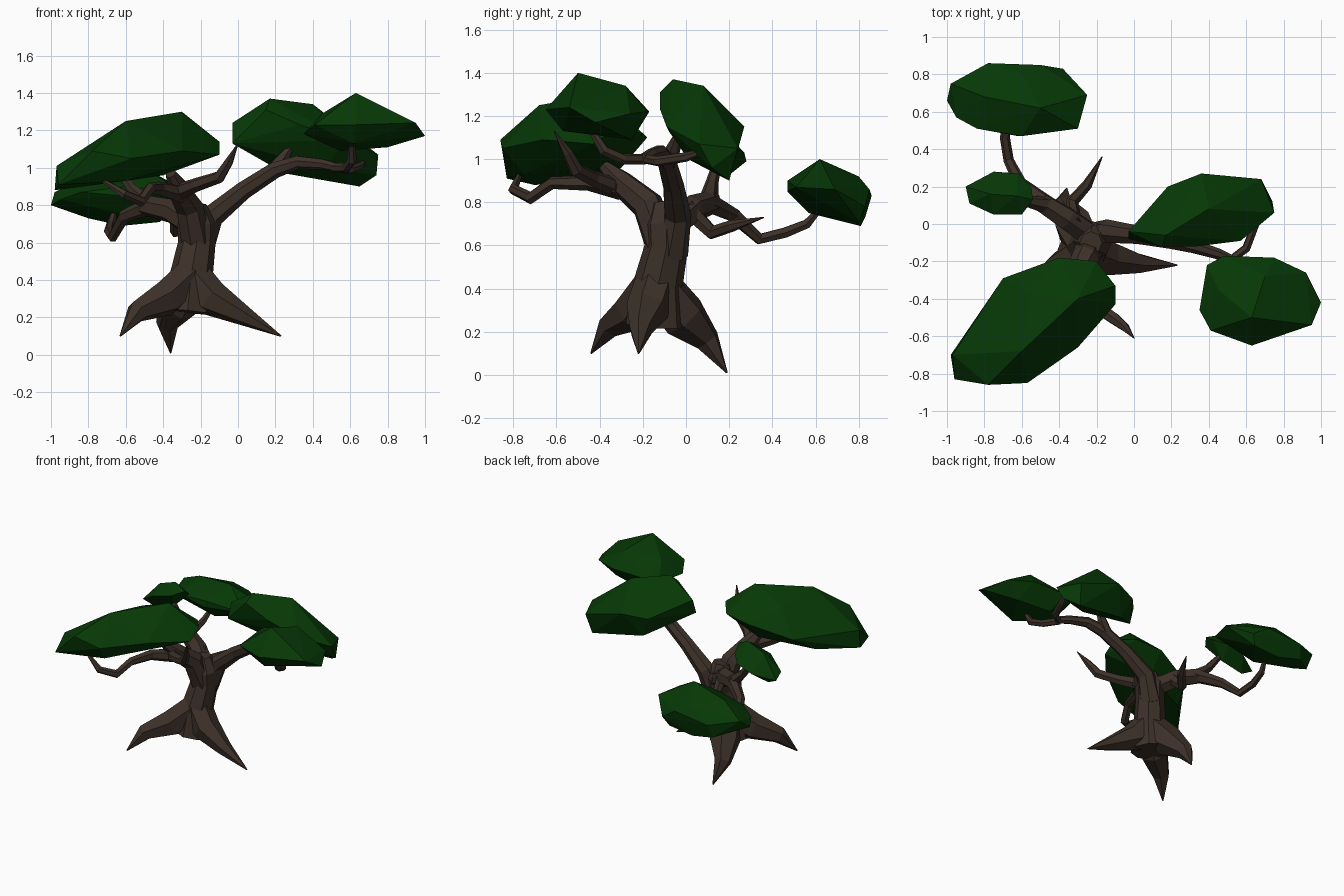
import bpy
import bmesh
import math
from mathutils import Vector

default_cube = bpy.data.objects.get("Cube")
if default_cube:
    bpy.data.objects.remove(default_cube, do_unlink=True)


def make_material(name, colour):
    material = bpy.data.materials.new(name)
    material.use_nodes = True
    material.diffuse_color = colour
    shader = material.node_tree.nodes["Principled BSDF"]
    shader.inputs["Base Color"].default_value = colour
    shader.inputs["Roughness"].default_value = 1
    return material


bark = make_material("bark brown", (.046, .03, .022, 1))
leaf = make_material("leaf green", (.002, .04, .002, 1))


def finish(name, bm, material):
    """Turn a bmesh into a flat-shaded object with one material."""
    bmesh.ops.recalc_face_normals(bm, faces=bm.faces)
    mesh = bpy.data.meshes.new(name)
    bm.to_mesh(mesh)
    bm.free()
    mesh.materials.append(material)
    obj = bpy.data.objects.new(name, mesh)
    bpy.context.scene.collection.objects.link(obj)
    return obj


def limb(name, path, sides=6):
    """Sweep a faceted tube along (x, y, z, radius) stations."""
    bm = bmesh.new()
    centres = [Vector(station[:3]) for station in path]
    last = len(path) - 1
    side_axis = None
    rings = []
    for i, centre in enumerate(centres):
        before = centres[max(i - 1, 0)]
        after = centres[min(i + 1, last)]
        if 0 < i < last:
            tangent = (centre - before).normalized() + (after - centre).normalized()
        else:
            tangent = after - before
        tangent.normalize()
        # Carry the previous frame along so that the tube does not twist
        if side_axis is None:
            side_axis = tangent.orthogonal()
        side_axis = (side_axis - tangent * side_axis.dot(tangent)).normalized()
        other_axis = tangent.cross(side_axis)
        ring = []
        for k in range(sides):
            angle = math.tau * k / sides
            offset = side_axis * math.cos(angle) + other_axis * math.sin(angle)
            ring.append(bm.verts.new(centre + offset * path[i][3]))
        rings.append(ring)
    for lower, upper in zip(rings, rings[1:]):
        for k in range(sides):
            n = (k + 1) % sides
            bm.faces.new((lower[k], lower[n], upper[n], upper[k]))
    bm.faces.new(rings[0][::-1])
    bm.faces.new(rings[-1])
    return finish(name, bm, bark)


def canopy(name, rim, crown, underside):
    """Wrap a faceted leaf clump around its rim, crown and underside."""
    bm = bmesh.new()
    for point in rim + crown + underside:
        bm.verts.new(point)
    bmesh.ops.convex_hull(bm, input=bm.verts[:])
    loose = [v for v in bm.verts if not v.link_faces]
    bmesh.ops.delete(bm, geom=loose, context="VERTS")
    return finish(name, bm, leaf)


# Trunk and its three spreading roots
limb("trunk", [(-.27, -.14, .23, .14), (-.25, -.13, .42, .115),
               (-.22, -.09, .6, .1), (-.22, -.09, .7, .105),
               (-.23, -.1, .8, .06)], sides=8)
limb("left_root", [(-.24, -.14, .42, .1), (-.14, -.18, .3, .1),
                   (.03, -.21, .21, .055), (.23, -.22, .1, .004)])
limb("front_right_root", [(-.26, -.15, .42, .1), (-.39, -.24, .3, .1),
                          (-.54, -.35, .23, .06), (-.63, -.44, .1, .004)])
limb("back_root", [(-.26, -.13, .42, .1), (-.32, -.01, .27, .11),
                   (-.38, .1, .16, .06), (-.36, .19, .01, .004)])

# Left limb with its fork and stub
limb("left_branch", [(-.21, -.07, .56, .08), (-.14, -.04, .74, .065),
                     (.03, -.06, .88, .05), (.2, -.09, .99, .045),
                     (.32, -.12, 1.03, .037), (.45, -.16, 1.02, .03),
                     (.54, -.2, 1, .025)], sides=7)
limb("left_stub", [(.17, -.08, .97, .04), (.24, -.06, 1.05, .035),
                   (.28, -.04, 1.11, .018)])
limb("left_front_twig", [(.51, -.19, 1, .025), (.58, -.29, 1.0, .026),
                         (.61, -.38, 1.04, .026), (.61, -.43, 1.12, .018)])
limb("left_back_twig", [(.52, -.19, 1, .022), (.6, -.13, .99, .024),
                        (.65, 0, 1.01, .022), (.67, .06, 1.03, .015)])

# Front limb with a pointed spur and a hooked twig
limb("front_branch", [(-.22, -.1, .58, .085), (-.26, -.18, .79, .075),
                      (-.32, -.3, .89, .06), (-.36, -.38, .97, .03)], sides=7)
limb("front_spur", [(-.32, -.33, .87, .045), (-.22, -.43, .91, .037),
                    (-.1, -.51, .95, .034), (-.05, -.55, 1.03, .025),
                    (0, -.61, 1.13, .003)])
limb("hooked_twig", [(-.3, -.3, .86, .05), (-.42, -.45, .89, .037),
                     (-.47, -.62, .89, .03), (-.52, -.72, .82, .03),
                     (-.61, -.8, .86, .025), (-.72, -.77, .93, .012)])

# Back limb with two twigs and a bare spur
limb("back_branch", [(-.22, -.07, .68, .07), (-.36, .03, .77, .065),
                     (-.5, .12, .8, .055)])
limb("back_low_twig", [(-.46, .1, .8, .05), (-.61, .22, .74, .035),
                       (-.67, .34, .63, .028), (-.69, .46, .66, .027),
                       (-.68, .56, .7, .024), (-.66, .62, .77, .015)])
limb("back_high_twig", [(-.46, .1, .79, .05), (-.57, .12, .89, .03),
                        (-.65, .15, 1, .02)])
limb("back_spur", [(-.32, 0, .78, .045), (-.33, .12, .66, .035),
                   (-.25, .21, .69, .028), (-.17, .36, .73, .003)])

# Leaf clumps
canopy("front_canopy",
       rim=[(-.97, -.7, 1.01), (-.98, -.7, .88), (-.96, -.83, .91),
            (-.78, -.86, 1.09), (-.57, -.85, 1.05), (-.3, -.66, 1.09),
            (-.1, -.43, 1.07), (-.1, -.33, 1.14), (-.2, -.2, 1.12),
            (-.4, -.18, 1.1), (-.7, -.29, 1.02)],
       crown=[(-.6, -.68, 1.25), (-.3, -.4, 1.3), (-.55, -.37, 1.2)],
       underside=[(-.78, -.45, .91), (-.4, -.3, .96), (-.6, -.75, .93)])
canopy("back_canopy",
       rim=[(-1, .66, .8), (-.98, .75, .87), (-.78, .86, .83),
            (-.5, .85, .86), (-.38, .83, .78), (-.25, .69, .86),
            (-.3, .51, .87), (-.6, .47, .9), (-.62, .47, .85),
            (-.84, .51, .87), (-.95, .57, .83)],
       crown=[(-.8, .68, .96), (-.5, .62, 1), (-.6, .8, .92)],
       underside=[(-.62, .81, .69), (-.42, .8, .71), (-.8, .83, .73),
                  (-.6, .57, .75)])
canopy("small_canopy",
       rim=[(-.9, .2, .95), (-.88, .11, .98), (-.75, .05, 1.06),
            (-.6, .05, 1.1), (-.54, .13, 1.12), (-.55, .2, 1.07),
            (-.62, .27, 1.03), (-.75, .28, .99)],
       crown=[(-.77, .16, 1.11), (-.63, .15, 1.16)],
       underside=[(-.82, .18, .91), (-.66, .16, .96)])
canopy("left_back_canopy",
       rim=[(-.03, -.08, 1.13), (-.03, -.04, 1.24), (.18, .2, 1.13),
            (.36, .27, 1.15), (.68, .24, 1.05), (.75, .06, 1.07),
            (.57, -.09, 1.15), (.33, -.12, 1.23), (.15, -.12, 1.31)],
       crown=[(.17, -.06, 1.37), (.4, .08, 1.34)],
       underside=[(.74, .12, .96), (.65, .2, .9), (.25, .16, .97),
                  (.47, .01, 1)])
canopy("left_front_canopy",
       rim=[(.35, -.46, 1.18), (.39, -.22, 1.2), (.48, -.17, 1.22),
            (.75, -.18, 1.22), (.92, -.26, 1.21), (1, -.42, 1.17),
            (.95, -.54, 1.24), (.63, -.65, 1.23), (.41, -.57, 1.23)],
       crown=[(.63, -.5, 1.4), (.7, -.28, 1.34), (.45, -.35, 1.29)],
       underside=[(.55, -.25, 1.09), (.8, -.3, 1.11), (.62, -.57, 1.13)])
